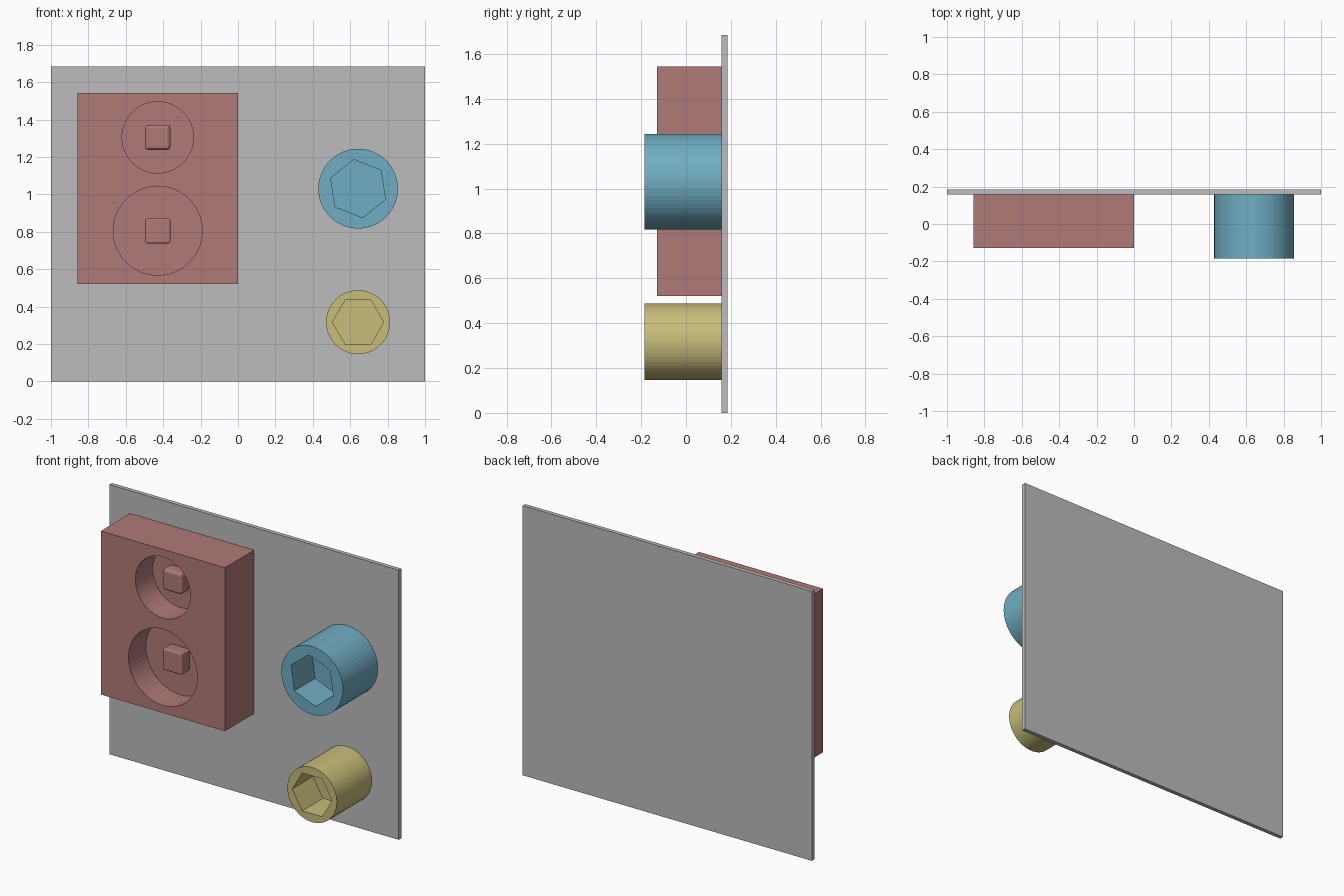
import bpy, bmesh, math
from mathutils import Matrix, Vector

if "Cube" in bpy.data.objects:
    bpy.data.objects.remove(bpy.data.objects["Cube"])

BACK = 0.159     # front surface of the plate, where parts attach
HALF = 0.185     # half of the overall depth


def material(name, rgb):
    m = bpy.data.materials.new(name)
    lin = [(c / 255 / 12.92) if c < 10 else ((c / 255 + 0.055) / 1.055) ** 2.4 for c in rgb]
    m.diffuse_color = (*lin, 1)
    m.use_nodes = True
    m.node_tree.nodes["Principled BSDF"].inputs["Base Color"].default_value = m.diffuse_color
    return m


GREY = material("grey", (188, 188, 188))
RED = material("dusty red", (176, 122, 120))
BLUE = material("blue", (112, 173, 195))
YELLOW = material("yellow", (200, 189, 122))


def finish(bm, name, mat):
    me = bpy.data.meshes.new(name)
    bm.to_mesh(me)
    bm.free()
    ob = bpy.data.objects.new(name, me)
    bpy.context.collection.objects.link(ob)
    me.materials.append(mat)
    return ob


def box(name, x0, x1, y0, y1, z0, z1, mat, bevel=0):
    bm = bmesh.new()
    size = Vector((x1 - x0, y1 - y0, z1 - z0))
    centre = Vector((x0 + x1, y0 + y1, z0 + z1)) / 2
    bmesh.ops.create_cube(bm, size=1, matrix=Matrix.Translation(centre) @ Matrix.Diagonal((*size, 1)))
    if bevel:
        bmesh.ops.bevel(bm, geom=bm.edges[:], offset=bevel, segments=3, profile=0.5, affect='EDGES')
    return finish(bm, name, mat)


def prism(name, x, z, r, y0, y1, sides, mat, turn=0):
    """Regular prism along y; turn is the angle of one corner in the front view."""
    bm = bmesh.new()
    angles = [math.radians(turn) + i * math.tau / sides for i in range(sides)]
    face = bm.faces.new([bm.verts.new((x + r * math.cos(a), y0, z + r * math.sin(a))) for a in angles])
    ext = bmesh.ops.extrude_face_region(bm, geom=[face])
    for v in ext["geom"]:
        if isinstance(v, bmesh.types.BMVert):
            v.co.y = y1
    bmesh.ops.recalc_face_normals(bm, faces=bm.faces[:])
    return finish(bm, name, mat)


def cut(ob, cutter):
    mod = ob.modifiers.new("cut", 'BOOLEAN')
    mod.operation = 'DIFFERENCE'
    mod.solver = 'EXACT'
    mod.object = cutter
    bpy.context.view_layer.objects.active = ob
    bpy.ops.object.modifier_apply(modifier=mod.name)
    bpy.data.objects.remove(cutter)


# Back plate
box("back_plate", -1, 1, BACK, HALF, 0, 1.685, GREY)

# Block with two round pockets, each holding a square peg
FRONT, FLOOR = -0.129, 0.043
block = box("socket_block", -0.858, 0, FRONT, BACK, 0.521, 1.543, RED)
for name, z, r, bevel in (("upper", 1.305, 0.191, 0.018), ("lower", 0.806, 0.238, 0.010)):
    cut(block, prism("cutter", -0.429, z, r, FRONT - 0.1, FLOOR, 64, RED))
    w = 0.067
    box(name + "_square_peg", -0.429 - w, -0.429 + w, -0.041, FLOOR + 0.002, z - w, z + w, RED, bevel)

# Round posts with hexagonal recesses
for name, z, r, hex_r, turn, mat in (("large_post", 1.031, 0.213, 0.157, 38.4, BLUE),
                                     ("small_post", 0.317, 0.171, 0.137, 0, YELLOW)):
    post = prism(name, 0.642, z, r, -HALF, BACK, 64, mat)
    cut(post, prism("cutter", 0.642, z, hex_r, -HALF - 0.1, -HALF + 0.205, 6, mat, turn))
